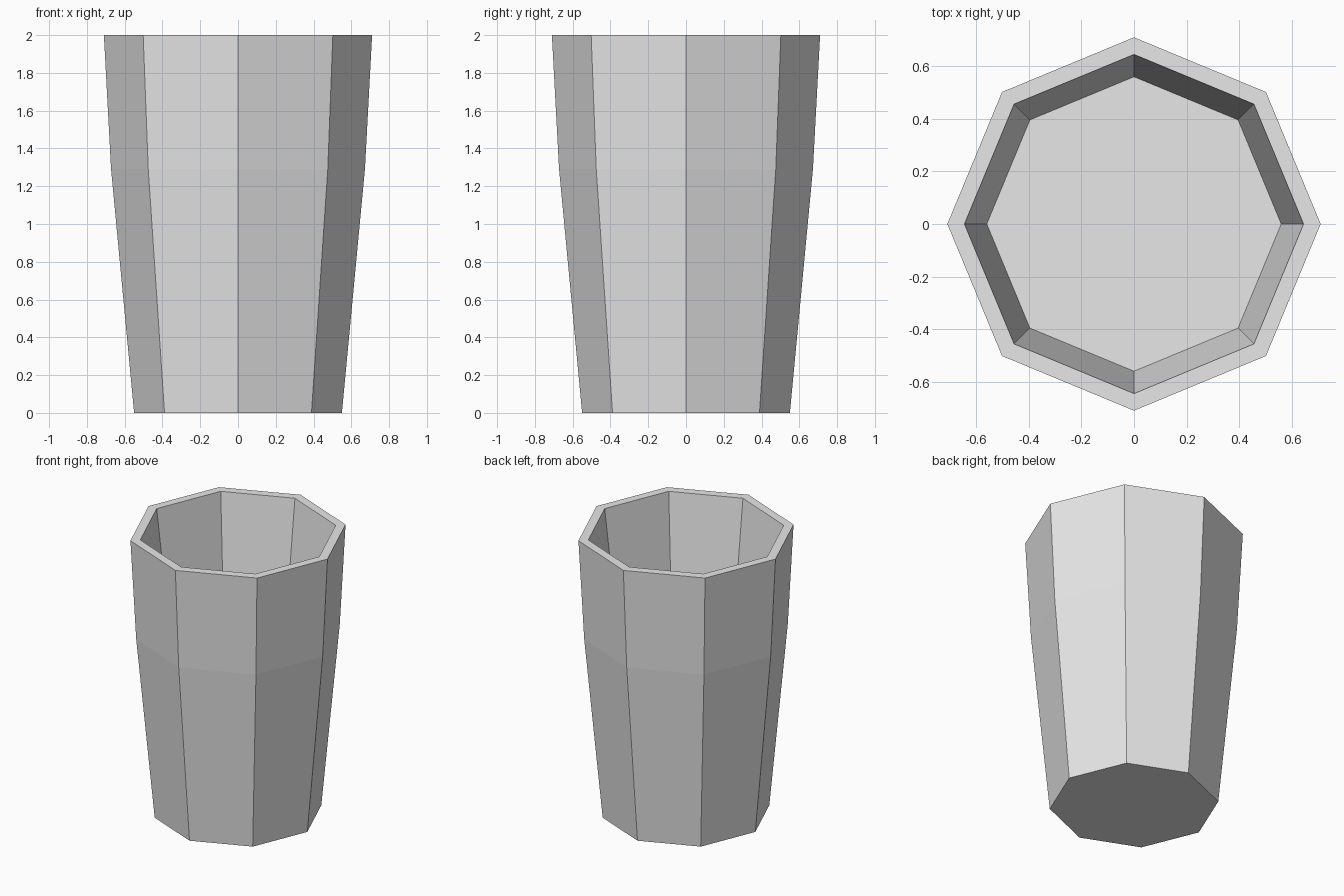
import bpy
import bmesh
from math import cos, sin, tau

SIDES = 8

cube = bpy.data.objects.get("Cube")
if cube:
    bpy.data.objects.remove(cube, do_unlink=True)

# Plain grey material
grey = bpy.data.materials.new("light grey")
grey.use_nodes = True
colour = (0.8, 0.8, 0.8, 1)
grey.diffuse_color = colour
grey.node_tree.nodes["Principled BSDF"].inputs["Base Color"].default_value = colour


def ring(bm, radius, z):
    """One octagonal loop of vertices."""
    return [bm.verts.new((radius * cos(tau * i / SIDES),
                          radius * sin(tau * i / SIDES), z))
            for i in range(SIDES)]


# Profile (radius, height): base, shoulder, outer rim, inner rim, inner floor
profile = [(0.55, 0), (0.672, 1.29), (0.71, 2), (0.645, 2), (0.56, 1.29)]

bm = bmesh.new()
rings = [ring(bm, r, z) for r, z in profile]
for low, high in zip(rings, rings[1:]):
    for i in range(SIDES):
        j = (i + 1) % SIDES
        bm.faces.new((low[i], low[j], high[j], high[i]))
bm.faces.new(rings[0][::-1])  # underside
bm.faces.new(rings[-1])       # inner floor
bmesh.ops.recalc_face_normals(bm, faces=bm.faces)

# Faceted cup
mesh = bpy.data.meshes.new("cup")
bm.to_mesh(mesh)
bm.free()
mesh.materials.append(grey)
cup = bpy.data.objects.new("cup", mesh)
bpy.context.collection.objects.link(cup)
